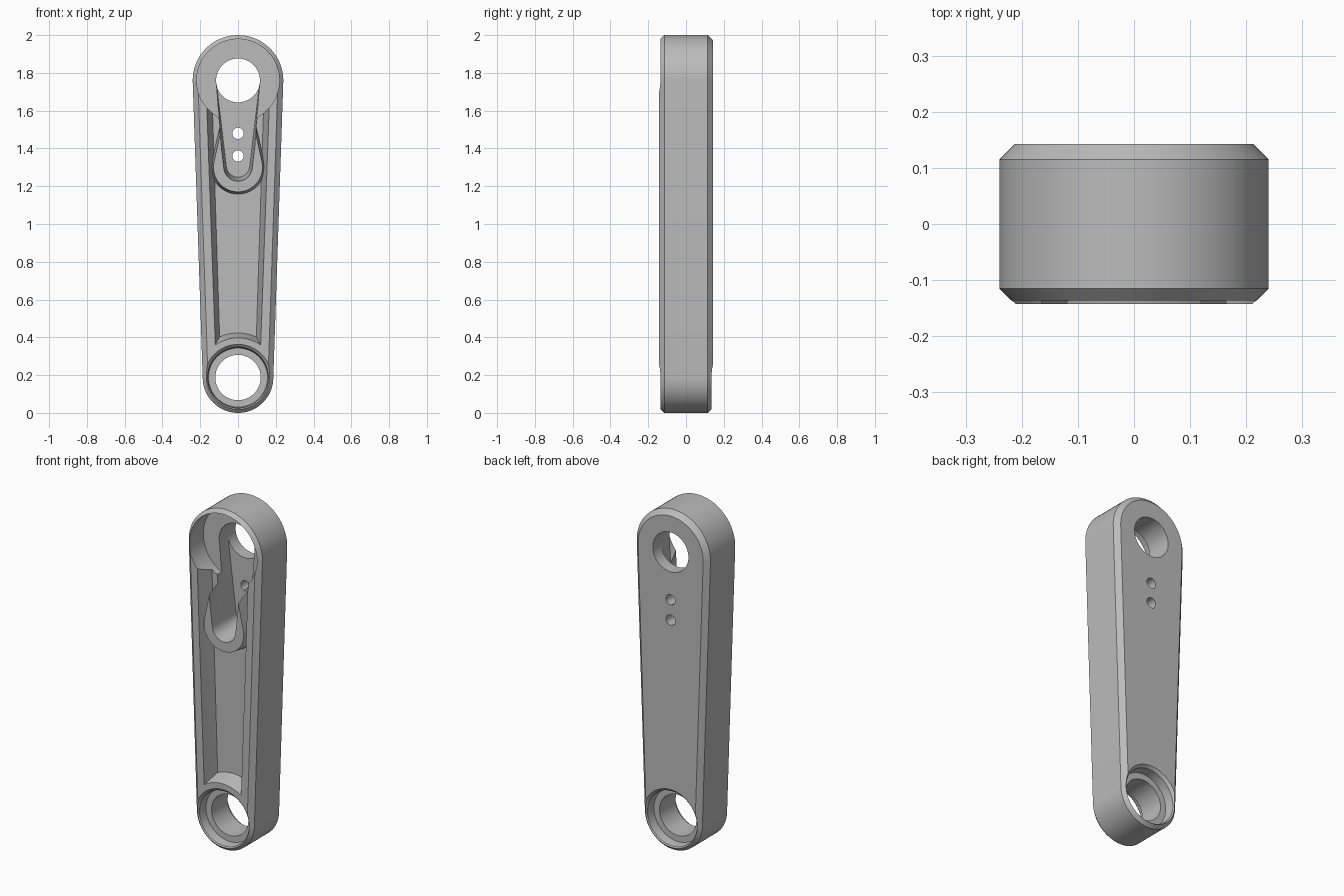
import bpy, bmesh, math

cube = bpy.data.objects.get("Cube")
if cube:
    bpy.data.objects.remove(cube, do_unlink=True)

TOP, LOW = 1.76, 0.187          # heights of the two bore axes
HALF, CHAMFER = 0.143, 0.028    # half thickness and edge chamfer
OUT = 0.2                       # cutters run past the faces to here
POCKET, SEAT, SLOT = -0.05, -0.01, 0.07   # recess floor depths

metal = bpy.data.materials.new("grey metal")
metal.use_nodes = True
metal.diffuse_color = (0.5, 0.5, 0.5, 1)
metal.node_tree.nodes["Principled BSDF"].inputs["Base Color"].default_value = (0.5, 0.5, 0.5, 1)


def ring(z, r, y, n=72):
    """Circle of points facing the front."""
    return [(r * math.cos(2 * math.pi * i / n), y, z + r * math.sin(2 * math.pi * i / n))
            for i in range(n)]


def hull(name, *groups):
    """Convex solid wrapped around groups of points."""
    bm = bmesh.new()
    for p in (p for g in groups for p in g):
        bm.verts.new(p)
    res = bmesh.ops.convex_hull(bm, input=bm.verts)
    loose = [v for v in bm.verts if not v.link_faces]
    bmesh.ops.delete(bm, geom=loose, context='VERTS')
    bmesh.ops.dissolve_limit(bm, angle_limit=math.radians(0.5), verts=bm.verts, edges=bm.edges)
    bmesh.ops.recalc_face_normals(bm, faces=bm.faces)
    me = bpy.data.meshes.new(name)
    bm.to_mesh(me)
    bm.free()
    me.materials.append(metal)
    ob = bpy.data.objects.new(name, me)
    bpy.context.collection.objects.link(ob)
    return ob


def cylinder(name, z, r, y0, y1, r1=None):
    return hull(name, ring(z, r, y0), ring(z, r if r1 is None else r1, y1))


def combine(target, tool, operation='DIFFERENCE'):
    """Boolean the tool into the target, then discard the tool."""
    mod = target.modifiers.new(operation, 'BOOLEAN')
    mod.object, mod.operation, mod.solver = tool, operation, 'EXACT'
    bpy.context.view_layer.objects.active = target
    bpy.ops.object.modifier_apply(modifier=mod.name)
    bpy.data.objects.remove(tool, do_unlink=True)


# Chamfered tapering arm
arm = hull("crank_arm", *[
    ring(z, r - inset, side * y)
    for z, r in ((TOP, 0.24), (LOW, 0.187))
    for side in (-1, 1)
    for y, inset in ((HALF, CHAMFER), (HALF - CHAMFER, 0))])

# Long pocket with drafted walls and a curved lower end
pocket = hull("pocket_cutter", [
    (side * x, y, z) for side in (-1, 1) for x, y, z in (
        (0.168, -OUT, 1.7), (0.168, -HALF, 1.7), (0.138, POCKET, 1.7),
        (0.118, -OUT, 0.3), (0.118, -HALF, 0.3), (0.094, POCKET, 0.3))])
combine(pocket, cylinder("end_trim", LOW, 0.18, -OUT - 0.05, 0.0, 0.25))
combine(arm, pocket)

# Teardrop boss around the slot end
boss = hull("slot_boss", ring(1.3, 0.145, POCKET + 0.02), ring(1.3, 0.13, -0.132),
            ring(1.7, 0.05, POCKET + 0.02), ring(1.7, 0.045, -0.132))
combine(arm, boss, 'UNION')

# Upper seat, bore and keyed slot
combine(arm, cylinder("seat_cutter", TOP, 0.219, -OUT, SEAT))
combine(arm, hull("slot_cutter", ring(TOP, 0.115, -OUT), ring(1.3, 0.08, -OUT),
                  ring(TOP, 0.115, SLOT), ring(1.31, 0.062, SLOT)))
combine(arm, cylinder("bore_cutter", TOP, 0.116, -OUT, OUT))

# Pair of small through holes
for z in (1.36, 1.48):
    combine(arm, cylinder("pin_cutter", z, 0.03, -OUT, OUT))

# Lower bore, counterbored and flared on both faces
combine(arm, cylinder("lower_bore_cutter", LOW, 0.12, -OUT, OUT))
for side in (-1, 1):
    combine(arm, cylinder("counterbore_cutter", LOW, 0.156, side * 0.075, side * OUT, 0.168))
    combine(arm, cylinder("flare_cutter", LOW, 0.158, side * 0.125, side * 0.155, 0.188))

# Smooth curves, crisp edges
bpy.ops.object.select_all(action='DESELECT')
arm.select_set(True)
bpy.context.view_layer.objects.active = arm
bpy.ops.object.shade_smooth_by_angle(angle=math.radians(25))
